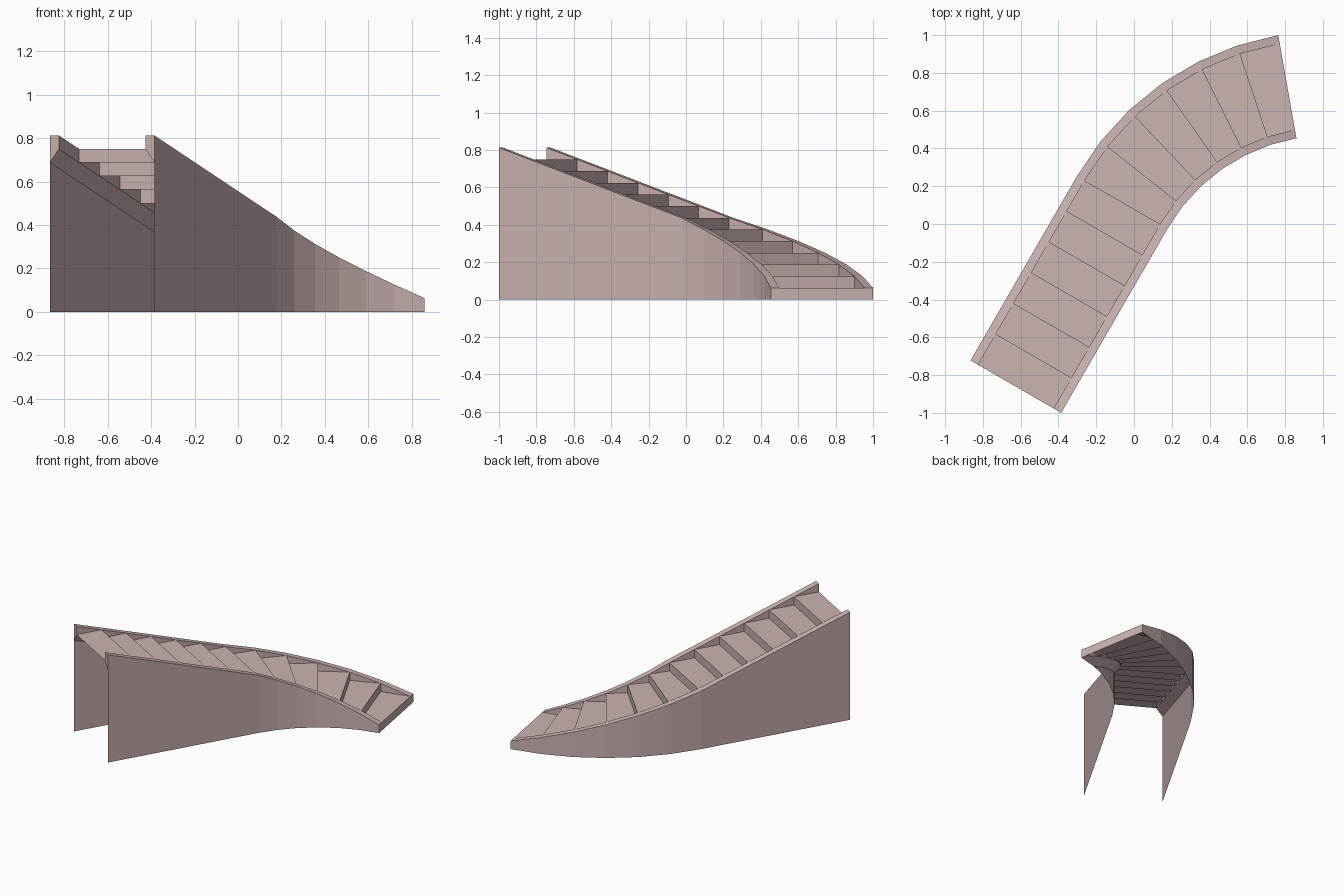
import bpy, bmesh, math
from mathutils import Vector

if "Cube" in bpy.data.objects:
    bpy.data.objects.remove(bpy.data.objects["Cube"])

STEPS, CURVED = 12, 6          # total steps, steps on the curved lower half
RISE = 0.0625
CX, CY, R = 1.031, -0.516, 1.262
H0, H1 = math.radians(10), math.radians(60)
RUN = 1.127 / 6                # tread depth on the straight half
OUT, INN = 0.277, 0.231        # outer and inner half widths

mat = bpy.data.materials.new("stair_clay")
mat.diffuse_color = (0.60, 0.46, 0.45, 1)
mat.use_nodes = True
mat.node_tree.nodes["Principled BSDF"].inputs["Base Color"].default_value = mat.diffuse_color


def pt(t, off, z):
    """Point at step count t along the path, off units to its left, height z."""
    h = H0 + (H1 - H0) * min(t, CURVED) / CURVED
    left = Vector((-math.sin(h), math.cos(h), 0))
    back = Vector((-math.cos(h), -math.sin(h), 0))
    return (Vector((CX, CY, z)) + left * (R + off)
            + back * RUN * max(0, t - CURVED))


def make(name, quads):
    bm = bmesh.new()
    for q in quads:
        bm.faces.new([bm.verts.new(p) for p in q])
    bmesh.ops.remove_doubles(bm, verts=bm.verts, dist=1e-4)
    bmesh.ops.dissolve_degenerate(bm, edges=bm.edges, dist=1e-4)
    me = bpy.data.meshes.new(name)
    bm.to_mesh(me)
    bm.free()
    me.materials.append(mat)
    ob = bpy.data.objects.new(name, me)
    bpy.context.collection.objects.link(ob)


# Treads and risers: one thin folded ribbon, open underneath
line = [(0, 0)]
for k in range(1, STEPS + 1):
    line += [(k - 1, k * RISE), (k, k * RISE)]
make("steps", [[pt(a[0], -INN, a[1]), pt(a[0], INN, a[1]),
                pt(b[0], INN, b[1]), pt(b[0], -INN, b[1])]
               for a, b in zip(line, line[1:])])


# Side walls: thin outer sheet to the floor with a thick sloping rail on top
def ring(t, side):
    z = t * RISE
    low = max(0, z - RISE)
    return [pt(t, side * o, h) for o, h in
            ((OUT, 0), (OUT, low), (OUT, z + RISE), (INN, z + RISE), (INN, z), (OUT, low))]


for name, side in (("left_wall", 1), ("right_wall", -1)):
    quads = []
    for t in range(STEPS):
        a, b = ring(t, side), ring(t + 1, side)
        for i in range(5):
            q = [a[i], a[i + 1], b[i + 1], b[i]]
            if (q[0] - q[1]).length < 1e-5 and (q[2] - q[3]).length < 1e-5:
                continue
            quads.append(q[::-side])
    quads.append(ring(0, side)[1:5][::side])
    quads.append(ring(STEPS, side)[1:5][::-side])
    make(name, quads)
